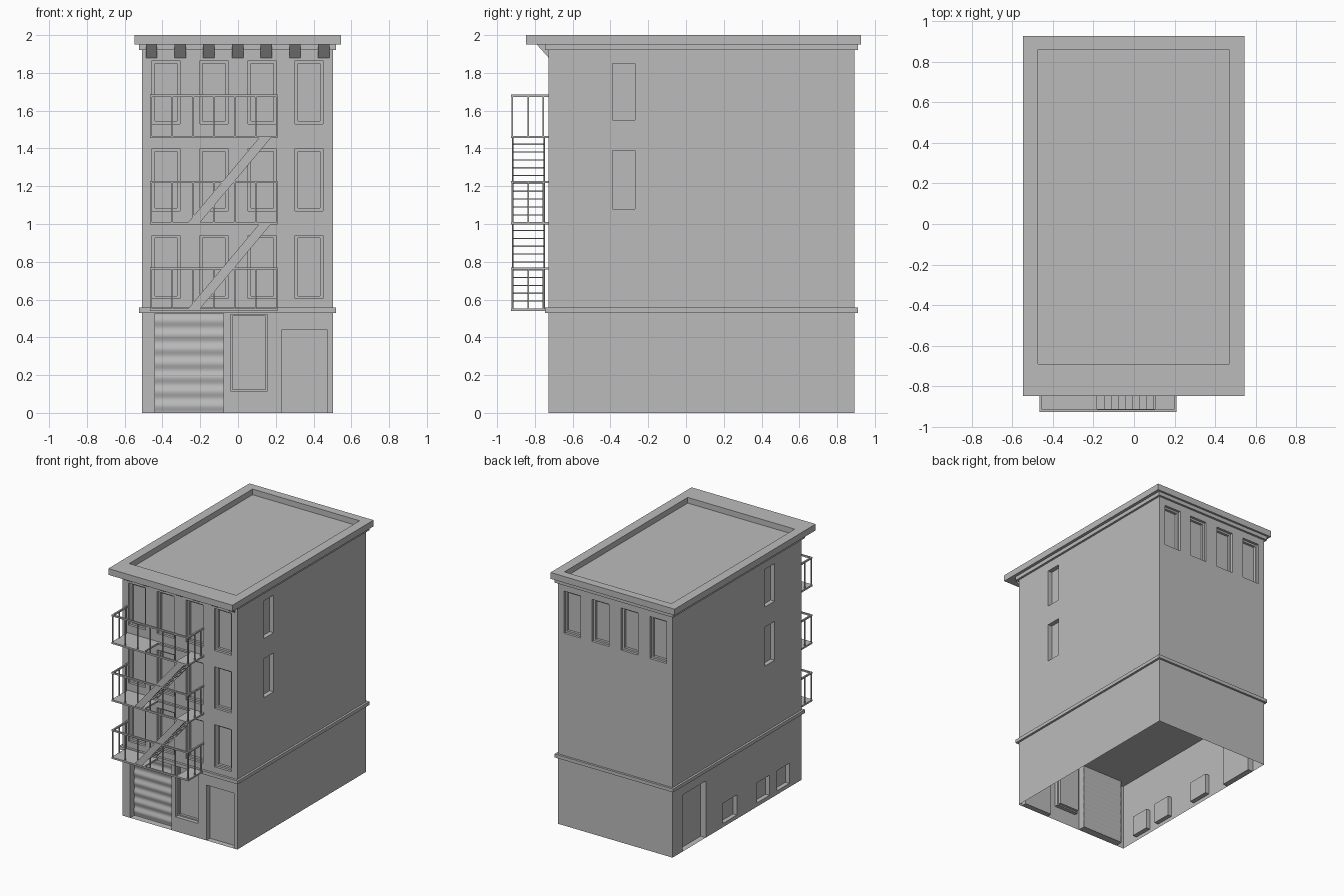
import bpy, bmesh, math
from mathutils import Vector

cube = bpy.data.objects.get("Cube")
if cube:
    bpy.data.objects.remove(cube, do_unlink=True)

grey = bpy.data.materials.new("plain_grey")
grey.use_nodes = True
grey.diffuse_color = (0.5, 0.5, 0.5, 1)
grey.node_tree.nodes["Principled BSDF"].inputs["Base Color"].default_value = (0.5, 0.5, 0.5, 1)

X, Y, Z = Vector((1, 0, 0)), Vector((0, 1, 0)), Vector((0, 0, 1))


def finish(name, bm):
    bmesh.ops.remove_doubles(bm, verts=bm.verts, dist=0.0001)
    mesh = bpy.data.meshes.new(name)
    bm.to_mesh(mesh)
    bm.free()
    mesh.materials.append(grey)
    obj = bpy.data.objects.new(name, mesh)
    bpy.context.collection.objects.link(obj)
    return obj


def quad(bm, points, facing):
    face = bm.faces.new([bm.verts.new(p) for p in points])
    face.normal_update()
    if face.normal.dot(facing) < 0:
        face.normal_flip()


def panel(bm, u, v, dist, rect, openings=()):
    """Flat wall facing u x v, with recessed openings (rect, depth, trim, closed)."""
    n = u.cross(v)

    def at(a, b, d=0):
        return u * a + v * b + n * (dist - d)

    def ring(r, d):
        return [at(r[0], r[1], d), at(r[2], r[1], d), at(r[2], r[3], d), at(r[0], r[3], d)]

    def reveal(r, d0, d1):
        outer, inner = ring(r, d0), ring(r, d1)
        centre = (outer[0] + outer[2]) / 2
        for i in range(4):
            j = (i + 1) % 4
            quad(bm, [outer[i], outer[j], inner[j], inner[i]], centre - (outer[i] + outer[j]) / 2)

    us = sorted({rect[0], rect[2], *[c for o in openings for c in (o[0][0], o[0][2])]})
    vs = sorted({rect[1], rect[3], *[c for o in openings for c in (o[0][1], o[0][3])]})
    for a0, a1 in zip(us, us[1:]):
        for b0, b1 in zip(vs, vs[1:]):
            ca, cb = (a0 + a1) / 2, (b0 + b1) / 2
            if not any(o[0][0] < ca < o[0][2] and o[0][1] < cb < o[0][3] for o in openings):
                quad(bm, ring((a0, b0, a1, b1), 0), n)
    for r, depth, trim, closed in openings:
        reveal(r, 0, depth)
        if trim:
            # Sash frame around a deeper pane
            inner = (r[0] + trim, r[1] + trim, r[2] - trim, r[3] - trim)
            a, b = ring(r, depth), ring(inner, depth)
            for i in range(4):
                j = (i + 1) % 4
                quad(bm, [a[i], a[j], b[j], b[i]], n)
            reveal(inner, depth, depth + 0.02)
            quad(bm, ring(inner, depth + 0.02), n)
        elif closed:
            quad(bm, ring(r, depth), n)


def box(bm, x0, x1, y0, y1, z0, z1):
    made = bmesh.ops.create_cube(bm, size=1)["verts"]
    for p in made:
        p.co = ((x0 + x1) / 2 + p.co.x * (x1 - x0), (y0 + y1) / 2 + p.co.y * (y1 - y0),
                (z0 + z1) / 2 + p.co.z * (z1 - z0))


def prism(bm, profile, x0, x1, swap=False):
    """Extrude a profile along x, or along y when swapped."""
    def place(t, a, b):
        return (a, t, b) if swap else (t, a, b)
    face = bm.faces.new([bm.verts.new(place(x0, a, b)) for a, b in profile])
    moved = bmesh.ops.extrude_face_region(bm, geom=[face])["geom"]
    shift = Vector(place(x1 - x0, 0, 0))
    bmesh.ops.translate(bm, vec=shift, verts=[g for g in moved if isinstance(g, bmesh.types.BMVert)])
    bmesh.ops.recalc_face_normals(bm, faces=bm.faces)


# Building walls
LEFT, RIGHT, FRONT, BACK = -0.507, 0.503, -0.727, 0.893
WALL_TOP = 1.93
rows = [(0.605, 0.94), (1.07, 1.4), (1.53, 1.865)]
columns = [(-0.455, -0.307), (-0.202, -0.053), (0.053, 0.202), (0.302, 0.45)]


def window(c, r, trim=0.015, depth=0.02):
    return ((c[0], r[0], c[1], r[1]), depth, trim, True)


front = [window(c, r) for c in columns for r in rows]
front += [((-0.44, 0, -0.077, 0.525), 0.06, 0, False),
          ((0.23, 0, 0.475, 0.44), 0.045, 0, True),
          window((-0.04, 0.155), (0.115, 0.522), 0.01, 0.03)]
back = [window((-c[1], -c[0]), rows[2]) for c in columns]
side_rows = [(1.08, 1.39), (1.55, 1.85)]
right = [window((-0.39, -0.27), r, 0, 0.035) for r in side_rows]
left = [window((0.27, 0.39), r, 0, 0.035) for r in side_rows]
left += [window(c, (0.03, 0.19), 0, 0.035) for c in [(-0.26, -0.085), (0.17, 0.325), (0.42, 0.575)]]
left.append(((-0.765, 0, -0.475, 0.45), 0.045, 0, True))

bm = bmesh.new()
panel(bm, X, Z, -FRONT, (LEFT, 0, RIGHT, WALL_TOP), front)
panel(bm, -X, Z, BACK, (-RIGHT, 0, -LEFT, WALL_TOP), back)
panel(bm, Y, Z, RIGHT, (FRONT, 0, BACK, WALL_TOP), right)
panel(bm, -Y, Z, -LEFT, (-BACK, 0, -FRONT, WALL_TOP), left)
finish("walls", bm)

# Rolling shutter
bm = bmesh.new()
steps = 84
for i in range(steps):
    pts = []
    for k, x in ((i, -0.44), (i, -0.077), (i + 1, -0.077), (i + 1, -0.44)):
        t = k / steps
        pts.append((x, FRONT + 0.05 + 0.004 * math.cos(t * 14 * math.pi), t * 0.525))
    quad(bm, pts, -Y)
shutter = finish("rolling_shutter", bm)
for p in shutter.data.polygons:
    p.use_smooth = True

# Floor belt and cornice moulding
for name, z0, z1 in (("floor_belt", 0.53, 0.557), ("cornice_moulding", 1.92, 1.95)):
    bm = bmesh.new()
    box(bm, LEFT - 0.017, RIGHT + 0.017, FRONT - 0.019, BACK + 0.017, z0, z1)
    finish(name, bm)

# Roof slab with sunken deck
bm = bmesh.new()
x0, x1, y0, y1 = -0.548, 0.544, -0.847, 0.926
panel(bm, X, Y, 2, (x0, y0, x1, y1), [((-0.474, -0.69, 0.468, 0.86), 0.045, 0, True)])
panel(bm, X, -Y, -1.95, (x0, -y1, x1, -y0))
panel(bm, X, Z, -y0, (x0, 1.95, x1, 2))
panel(bm, -X, Z, y1, (-x1, 1.95, -x0, 2))
panel(bm, Y, Z, x1, (y0, 1.95, y1, 2))
panel(bm, -Y, Z, -x0, (-y1, 1.95, -y0, 2))
finish("roof_slab", bm)

# Cornice brackets
bm = bmesh.new()
for i in range(7):
    x = -0.002 + (i - 3) * 0.152
    prism(bm, [(FRONT, 1.95), (-0.79, 1.95), (FRONT, 1.88)], x - 0.03, x + 0.03)
finish("cornice_brackets", bm)

# Fire escape landings with stair openings and railings
PX0, PX1, PY0 = -0.465, 0.21, -0.926
LIFT = 0.457
for level in range(3):
    z = 0.54 + level * LIFT
    bm = bmesh.new()
    box(bm, PX0, -0.182, PY0, FRONT, z, z + 0.013)
    box(bm, 0.103, PX1, PY0, FRONT, z, z + 0.013)
    box(bm, -0.182, 0.103, PY0, PY0 + 0.014, z, z + 0.013)
    box(bm, -0.182, 0.103, FRONT - 0.018, FRONT, z, z + 0.013)
    finish("landing", bm)

    bm = bmesh.new()
    top = z + 0.219
    box(bm, PX0, PX1, PY0, PY0 + 0.012, top, top + 0.012)
    for x in (PX0, PX1 - 0.012):
        box(bm, x, x + 0.012, PY0, FRONT, top, top + 0.012)
        for y in (-0.836, -0.757):
            box(bm, x + 0.002, x + 0.01, y - 0.004, y + 0.004, z + 0.01, top + 0.004)
    for i in range(7):
        x = PX0 + 0.006 + i * (PX1 - PX0 - 0.012) / 6
        box(bm, x - 0.004, x + 0.004, PY0 + 0.002, PY0 + 0.01, z + 0.01, top + 0.004)
    finish("railing", bm)

# Stair flights between landings
for level in range(2):
    z = 0.55 + level * LIFT
    bm = bmesh.new()
    run = 0.383
    line = [(-0.265, z), (-0.202, z), (-0.202 + run, z + LIFT), (-0.265 + run, z + LIFT)]
    for y in (-0.922, -0.755):
        prism(bm, line, y, y + 0.008, swap=True)
    for i in range(1, 11):
        t = i / 11
        x = -0.233 + run * t
        box(bm, x - 0.02, x + 0.02, -0.918, -0.75, z + LIFT * t - 0.003, z + LIFT * t + 0.003)
    finish("stair_flight", bm)
